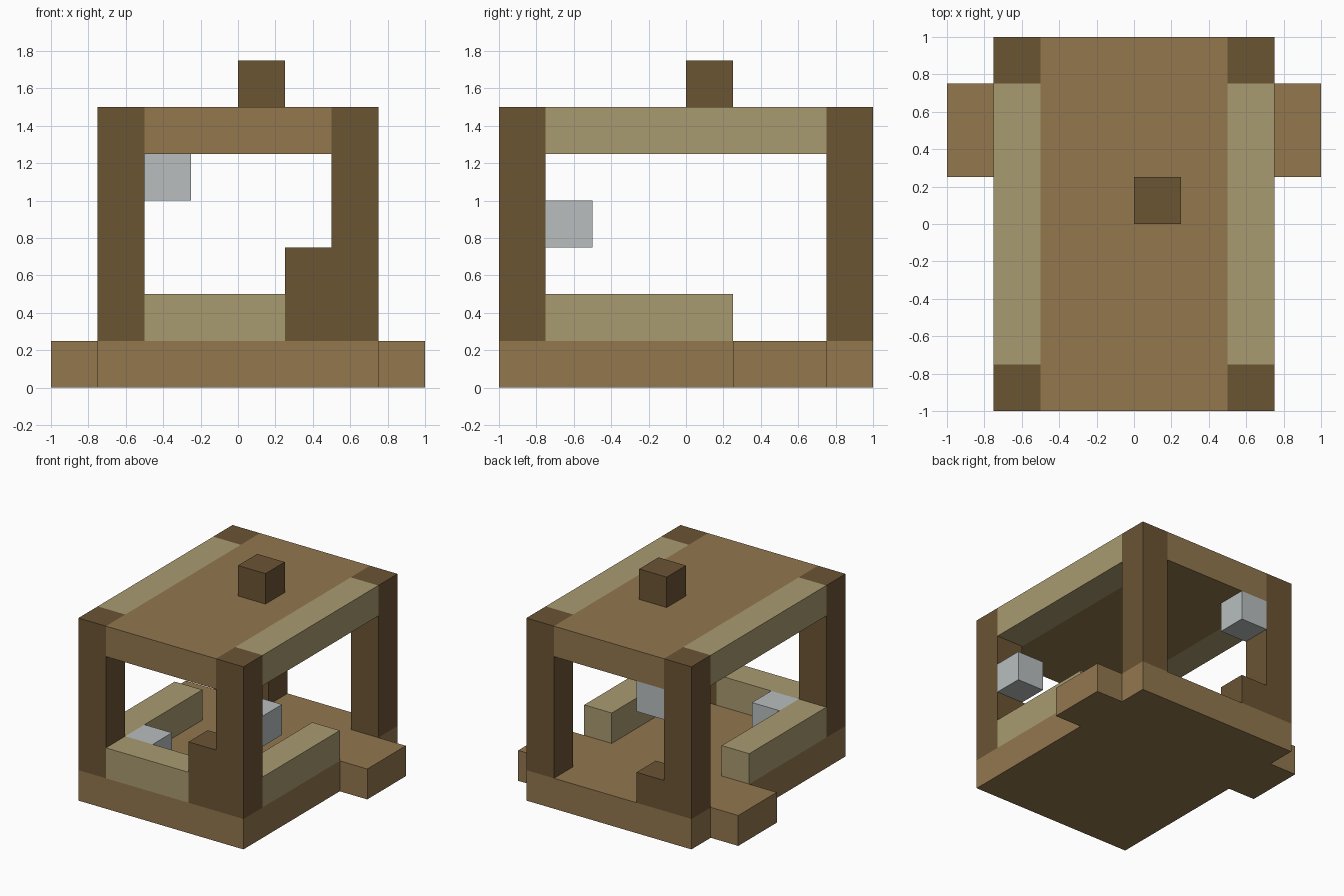
import bpy
import bmesh
from mathutils import Matrix, Vector

if "Cube" in bpy.data.objects:
    bpy.data.objects.remove(bpy.data.objects["Cube"], do_unlink=True)


def make_material(name, rgb):
    mat = bpy.data.materials.new(name)
    mat.use_nodes = True
    colour = (*rgb, 1.0)
    mat.diffuse_color = colour
    bsdf = mat.node_tree.nodes["Principled BSDF"]
    bsdf.inputs["Base Color"].default_value = colour
    bsdf.inputs["Roughness"].default_value = 0.9
    return mat


plank = make_material("plank brown", (0.287, 0.184, 0.076))
beam = make_material("pale tan", (0.397, 0.328, 0.162))
log = make_material("dark brown", (0.147, 0.089, 0.034))
metal = make_material("light grey", (0.479, 0.515, 0.515))

U = 0.25  # one block


def box(name, mat, low, size):
    """Box with its lowest corner and size given in blocks."""
    low, size = Vector(low) * U, Vector(size) * U
    bm = bmesh.new()
    bmesh.ops.create_cube(bm, size=1, matrix=Matrix.Translation(low + size / 2)
                          @ Matrix.Diagonal((*size, 1)))
    mesh = bpy.data.meshes.new(name)
    bm.to_mesh(mesh)
    bm.free()
    mesh.materials.append(mat)
    obj = bpy.data.objects.new(name, mesh)
    bpy.context.scene.collection.objects.link(obj)
    return obj


# Floor and roof slabs
box("floor", plank, (-3, -4, 0), (6, 8, 1))
box("roof", plank, (-2, -4, 5), (4, 8, 1))

# Parts repeated on both sides
for side, x, step_x in (("right", -3, -4), ("left", 2, 3)):
    box(f"{side}_step", plank, (step_x, 1, 0), (1, 2, 1))
    box(f"{side}_rail", beam, (x, -3, 1), (1, 4, 1))
    box(f"{side}_roof_beam", beam, (x, -3, 5), (1, 6, 1))
    for end, y in (("front", -4), ("back", 3)):
        box(f"{end}_{side}_post", log, (x, y, 1), (1, 1, 5))

# Front rail and the short stubs beside the posts
box("front_rail", beam, (-2, -4, 1), (3, 1, 1))
box("front_stub", log, (1, -4, 1), (1, 1, 2))
box("back_stub", log, (-2, 3, 1), (1, 1, 1))

# Chimney
box("chimney", log, (0, 0, 6), (1, 1, 1))

# Grey blocks
box("back_lamp", metal, (-2, 3, 4), (1, 1, 1))
box("side_lamp", metal, (2, -3, 3), (1, 1, 1))
box("inner_block", metal, (-2, -3, 1), (1, 1, 1))
